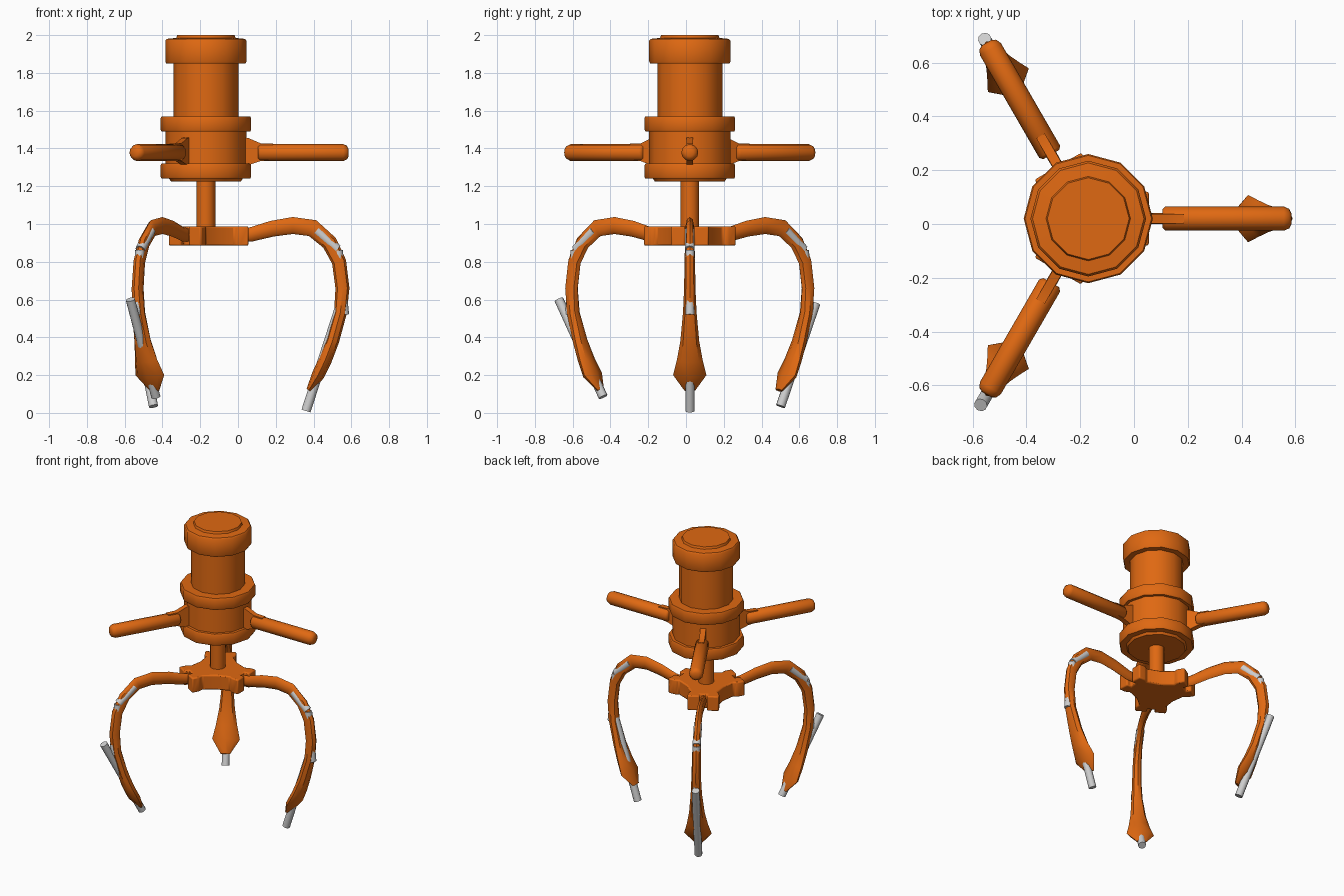
import bpy, bmesh, math
from mathutils import Vector, Matrix

if "Cube" in bpy.data.objects:
    bpy.data.objects.remove(bpy.data.objects["Cube"])

CX, CY = -0.17, 0.02          # central axis
ANGLES = [0, 120, 240]        # three-way symmetry


def material(name, rgb):
    m = bpy.data.materials.new(name)
    m.diffuse_color = (*rgb, 1)
    m.use_nodes = True
    m.node_tree.nodes["Principled BSDF"].inputs["Base Color"].default_value = m.diffuse_color
    return m


ORANGE = material("orange", (0.74, 0.14, 0.006))
GREY = material("light_grey", (0.62, 0.62, 0.62))


def finish(bm, name, mat, angle=0, smooth=40, bevel=0):
    """Turn a bmesh built around the origin into an object on the axis."""
    bmesh.ops.recalc_face_normals(bm, faces=bm.faces)
    bm.transform(Matrix.Translation((CX, CY, 0)) @ Matrix.Rotation(math.radians(angle), 4, 'Z'))
    me = bpy.data.meshes.new(name)
    bm.to_mesh(me)
    bm.free()
    ob = bpy.data.objects.new(name, me)
    bpy.context.collection.objects.link(ob)
    me.materials.append(mat)
    if bevel:
        b = ob.modifiers.new("bevel", 'BEVEL')
        b.width, b.segments, b.limit_method = bevel, 2, 'ANGLE'
    bpy.ops.object.select_all(action='DESELECT')
    ob.select_set(True)
    bpy.context.view_layer.objects.active = ob
    bpy.ops.object.shade_smooth_by_angle(angle=math.radians(smooth))
    return ob


def skin(bm, rings):
    """Bridge equal vertex rings and cap both ends."""
    loops = [[bm.verts.new(p) for p in r] for r in rings]
    n = len(loops[0])
    for a, b in zip(loops, loops[1:]):
        for i in range(n):
            j = (i + 1) % n
            bm.faces.new((a[i], a[j], b[j], b[i]))
    bm.faces.new(loops[0])
    bm.faces.new(loops[-1])


def lathe(profile, start, direction, sides):
    """Revolve (distance, radius) pairs along an axis."""
    bm = bmesh.new()
    rot = Vector((0, 0, 1)).rotation_difference(Vector(direction)).to_matrix()
    rings = []
    for d, r in profile:
        rings.append([Vector(start) + rot @ Vector((r * math.cos(2 * math.pi * i / sides),
                                                    r * math.sin(2 * math.pi * i / sides), d))
                      for i in range(sides)])
    skin(bm, rings)
    return bm


def plate(points, y0, y1):
    """Extrude an (x, z) outline across y."""
    bm = bmesh.new()
    skin(bm, [[(x, y, z) for x, z in points] for y in (y0, y1)])
    return bm


# Stepped motor body
body = [(1.225, .185), (1.24, .195), (1.24, .235), (1.25, .24), (1.31, .24), (1.32, .235), (1.32, .215),
        (1.49, .215), (1.49, .235), (1.50, .24), (1.56, .24), (1.57, .235), (1.57, .172),
        (1.85, .172), (1.85, .21), (1.86, .215), (1.97, .215), (1.98, .207), (1.985, .157), (2.0, .152)]
finish(lathe(body, (0, 0, 0), (0, 0, 1), 12), "motor_body", ORANGE)

# Drive shaft
finish(lathe([(.93, .05), (1.25, .05)], (0, 0, 0), (0, 0, 1), 12), "drive_shaft", ORANGE)

# Three-lobed hub with concave sides and a slot in every lobe end
bm = bmesh.new()
outline = []
for a in ANGLES:
    rot = Matrix.Rotation(math.radians(a), 3, 'Z')
    lobe = [(.15, -.085), (.175, -.1), (.225, -.1), (.225, -.024), (.19, -.024),
            (.19, .024), (.225, .024), (.225, .1), (.175, .1), (.15, .085), (.068, .117)]
    outline += [rot @ Vector((x, y, 0)) for x, y in lobe]
skin(bm, [[(p.x, p.y, z) for p in outline] for z in (.885, .988)])
finish(bm, "hub", ORANGE, bevel=.008)

# Finger centreline: radius, height, half thickness, half width
FINGER = [(.15, .94, .033, .02), (.24, .945, .038, .02), (.35, .975, .042, .022),
          (.46, .992, .045, .022), (.565, .978, .046, .022), (.655, .90, .042, .025),
          (.705, .80, .038, .028), (.723, .66, .037, .03), (.712, .53, .034, .036),
          (.67, .38, .035, .05), (.632, .28, .035, .068), (.594, .20, .034, .088),
          (.545, .12, .014, .03)]


def finger():
    bm = bmesh.new()
    rings = []
    last = len(FINGER) - 1
    for k, (x, z, t, w) in enumerate(FINGER):
        a, b = FINGER[max(k - 1, 0)], FINGER[min(k + 1, last)]
        tangent = Vector((b[0] - a[0], 0, b[1] - a[1])).normalized()
        normal = Vector((-tangent.z, 0, tangent.x))
        rings.append([Vector((x, 0, z)) + normal * t * math.cos(i * math.pi / 4)
                      + Vector((0, w * math.sin(i * math.pi / 4), 0)) for i in range(8)])
    skin(bm, rings)
    return bm


def bone(p, q, r):
    a, b = Vector((p[0], 0, p[1])), Vector((q[0], 0, q[1]))
    return lathe([(0, r), ((b - a).length, r)], a, b - a, 10)


# Lower bone ends differ slightly from finger to finger
LOWER = [((.53, .01), (.715, .58)), ((.555, .035), (.77, .58)), ((.53, .085), (.80, .60))]

for n, ang in enumerate(ANGLES):
    tag = f"_{n + 1}"
    # Curved claw with a spade tip
    finish(finger(), "finger" + tag, ORANGE, ang)
    # Grey bones running through the claw
    finish(bone(*LOWER[n], .025), "lower_bone" + tag, GREY, ang)
    finish(bone((.733, .52), (.70, .86), .025), "middle_bone" + tag, GREY, ang)
    finish(bone((.585, .965), (.695, .865), .027), "upper_bone" + tag, GREY, ang)
    # Horizontal handle rod with rounded ends
    rod = [(0, .034), (.012, .045), (.452, .045), (.472, .036), (.48, .02)]
    finish(lathe(rod, (.275, 0, 1.378), (1, 0, 0), 12), "handle_rod" + tag, ORANGE, ang, 60)
    # Gusset joining the rod to the body
    gusset = [(.19, 1.30), (.19, 1.46), (.225, 1.455), (.29, 1.427), (.355, 1.425), (.355, 1.34), (.29, 1.333)]
    finish(plate(gusset, -.018, .018), "rod_gusset" + tag, ORANGE, ang)
